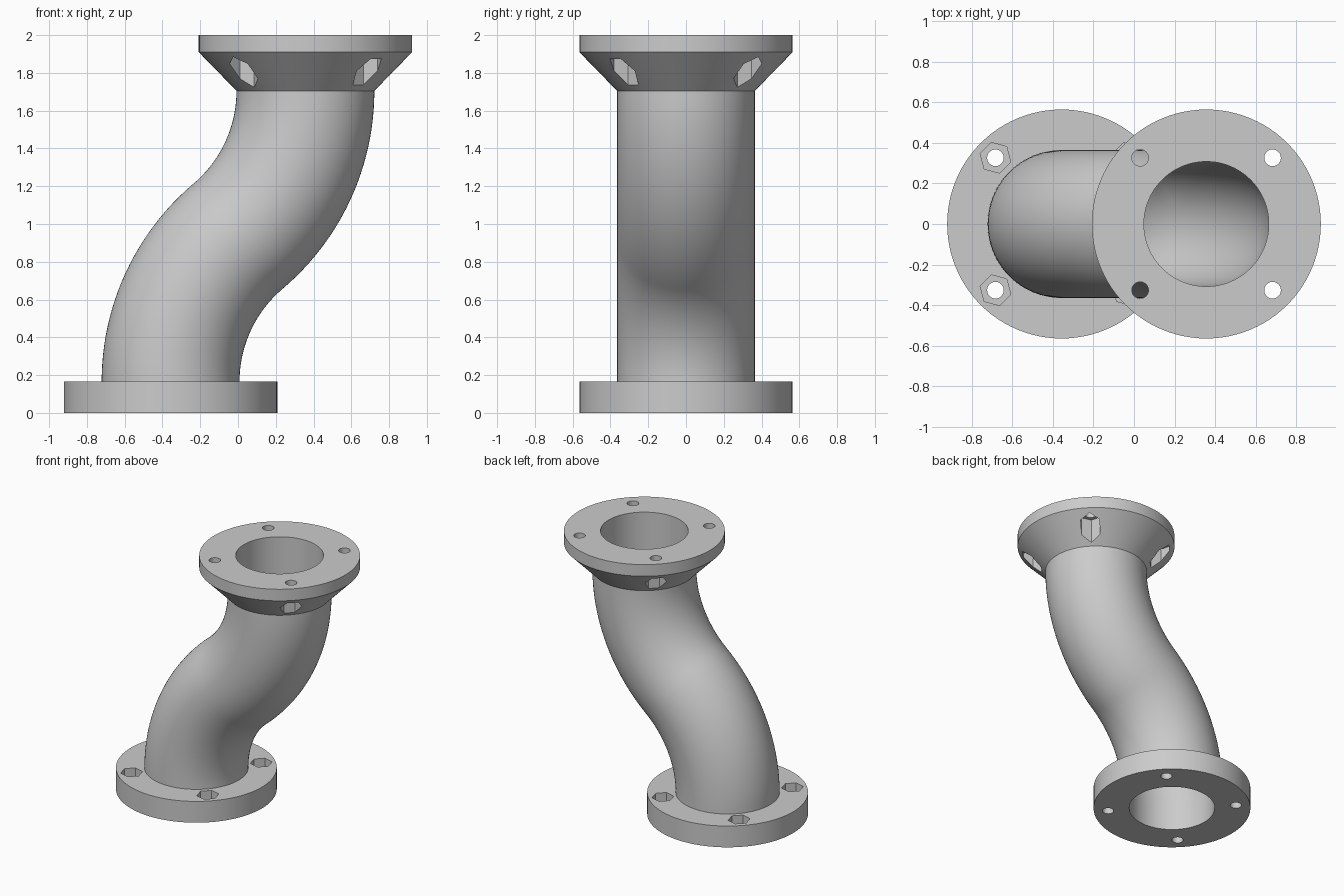
import bpy, bmesh, math
from mathutils import Vector

if "Cube" in bpy.data.objects:
    bpy.data.objects.remove(bpy.data.objects["Cube"])

SEG = 96
OFFSET = 0.357                 # flange axis distance from the middle
OUTER, BORE, RIM = 0.365, 0.308, 0.565
LOW, CONE, LIP = 0.165, 1.705, 1.91

grey = bpy.data.materials.new("grey")
grey.use_nodes = True
grey.diffuse_color = (0.6, 0.6, 0.6, 1)
grey.node_tree.nodes["Principled BSDF"].inputs["Base Color"].default_value = (0.6, 0.6, 0.6, 1)


def skin(name, rings):
    """Closed shell through rings of (x, z, tilt, radius), last joined to first."""
    bm = bmesh.new()
    loops = []
    for x, z, tilt, radius in rings:
        side = Vector((math.cos(tilt), 0, -math.sin(tilt)))
        loop = []
        for i in range(SEG):
            a = math.tau * i / SEG
            p = Vector((x, 0, z)) + radius * (math.cos(a) * side + math.sin(a) * Vector((0, 1, 0)))
            loop.append(bm.verts.new(p))
        loops.append(loop)
    for a, b in zip(loops, loops[1:] + loops[:1]):
        for i in range(SEG):
            j = (i + 1) % SEG
            bm.faces.new((a[i], a[j], b[j], b[i]))
    bmesh.ops.recalc_face_normals(bm, faces=bm.faces)
    mesh = bpy.data.meshes.new(name)
    bm.to_mesh(mesh)
    bm.free()
    obj = bpy.data.objects.new(name, mesh)
    bpy.context.collection.objects.link(obj)
    mesh.materials.append(grey)
    return obj


def activate(obj):
    bpy.ops.object.select_all(action='DESELECT')
    obj.select_set(True)
    bpy.context.view_layer.objects.active = obj


def smooth(obj):
    activate(obj)
    bpy.ops.object.shade_smooth_by_angle(angle=math.radians(30))


def cut(obj, x, y, sides, radius, z0, z1):
    """Drill a vertical prism out of the object."""
    bpy.ops.mesh.primitive_cylinder_add(vertices=sides, radius=radius, depth=z1 - z0,
                                        location=(x, y, (z0 + z1) / 2),
                                        rotation=(0, 0, math.radians(15)))
    cutter = bpy.context.object
    cutter.hide_render = True
    cutter.data.materials.append(grey)
    activate(obj)
    mod = obj.modifiers.new("hole", 'BOOLEAN')
    mod.operation = 'DIFFERENCE'
    mod.solver = 'EXACT'
    mod.object = cutter
    bpy.ops.object.modifier_apply(modifier=mod.name)
    bpy.data.objects.remove(cutter)


def flange(name, x, profile, hole, pocket):
    """Turned flange with four bolt holes and hexagonal nut pockets."""
    obj = skin(name, [(x, z, 0, r) for r, z in profile])
    for k in range(4):
        a = math.radians(45 + 90 * k)
        hx, hy = x + 0.462 * math.cos(a), 0.462 * math.sin(a)
        # each pocket has a corner pointing outward
        cut_turn = 6
        cut(obj, hx, hy, 32, 0.041, *hole)
        cut(obj, hx, hy, cut_turn, 0.078, *pocket)
    smooth(obj)


# flanges
flange("lower_flange", -OFFSET, [(BORE, 0), (RIM, 0), (RIM, LOW), (BORE, LOW)],
       (-0.1, 0.3), (0.09, 0.3))
flange("upper_flange", OFFSET,
       [(BORE, CONE), (OUTER, CONE), (RIM, LIP), (RIM, 2), (BORE, 2)],
       (1.6, 2.1), (1.6, LIP))

# S-shaped pipe from two equal arcs
half = (CONE - LOW) / 2
sweep = 2 * math.atan2(OFFSET, half)
bend = half / math.sin(sweep)
path = []
for i in range(25):
    t = sweep * i / 24
    path.append((-OFFSET + bend * (1 - math.cos(t)), LOW + bend * math.sin(t), t))
path += [(-x, LOW + CONE - z, t) for x, z, t in path[-2::-1]]
pipe = skin("pipe", [(*p, OUTER) for p in path] + [(*p, BORE) for p in path[::-1]])
smooth(pipe)
